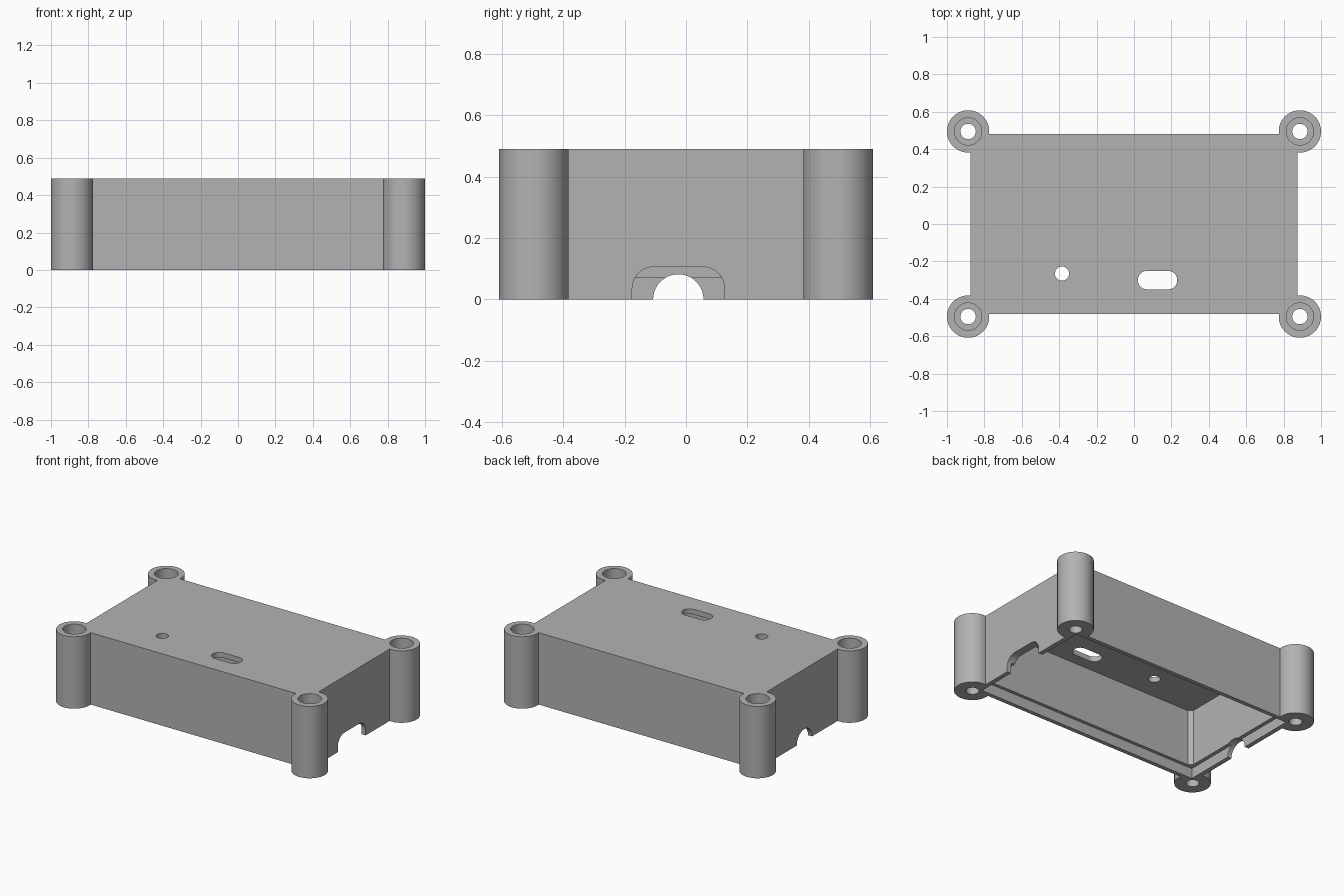
import bpy, bmesh, math
from mathutils import Matrix, Vector

if "Cube" in bpy.data.objects:
    bpy.data.objects.remove(bpy.data.objects["Cube"], do_unlink=True)

HEIGHT = 0.49
POST_X, POST_Y = 0.887, 0.495
CORNERS = [(sx * POST_X, sy * POST_Y) for sx in (-1, 1) for sy in (-1, 1)]

grey = bpy.data.materials.new("plain grey")
grey.use_nodes = True
grey.diffuse_color = (0.45, 0.45, 0.45, 1)
grey.node_tree.nodes["Principled BSDF"].inputs["Base Color"].default_value = grey.diffuse_color


def add_object(name, bm):
    bmesh.ops.recalc_face_normals(bm, faces=bm.faces)
    mesh = bpy.data.meshes.new(name)
    bm.to_mesh(mesh)
    bm.free()
    mesh.materials.append(grey)
    obj = bpy.data.objects.new(name, mesh)
    bpy.context.collection.objects.link(obj)
    return obj


def block(name, half_x, half_y, z0, z1):
    bm = bmesh.new()
    bmesh.ops.create_cube(bm, size=1)
    bmesh.ops.transform(bm, verts=bm.verts, matrix=Matrix.Translation((0, 0, (z0 + z1) / 2))
                        @ Matrix.Diagonal((2 * half_x, 2 * half_y, z1 - z0, 1)))
    return add_object(name, bm)


def cylinder(name, x, y, radius, z0, z1):
    bm = bmesh.new()
    bmesh.ops.create_cone(bm, cap_ends=True, segments=64, radius1=radius, radius2=radius,
                          depth=z1 - z0, matrix=Matrix.Translation((x, y, (z0 + z1) / 2)))
    return add_object(name, bm)


def rounded_prism(name, half_w, half_h, radius, depth, matrix):
    """Rounded rectangle in local xy, extruded along local z by depth."""
    bm = bmesh.new()
    verts = []
    for quarter, (sx, sy) in enumerate([(1, 1), (-1, 1), (-1, -1), (1, -1)]):
        for i in range(13):
            a = math.pi / 2 * (quarter + i / 12)
            verts.append(bm.verts.new((sx * (half_w - radius) + radius * math.cos(a),
                                       sy * (half_h - radius) + radius * math.sin(a), 0)))
    bmesh.ops.remove_doubles(bm, verts=bm.verts, dist=1e-5)
    face = bm.faces.new(list(bm.verts))
    top = bmesh.ops.extrude_face_region(bm, geom=[face])["geom"]
    bmesh.ops.translate(bm, verts=[v for v in top if isinstance(v, bmesh.types.BMVert)],
                        vec=Vector((0, 0, depth)))
    bmesh.ops.transform(bm, verts=bm.verts, matrix=matrix)
    return add_object(name, bm)


def combine(target, tool, operation):
    tool.hide_render = True
    mod = target.modifiers.new(operation.title(), "BOOLEAN")
    mod.operation, mod.solver, mod.object = operation, "EXACT", tool
    bpy.context.view_layer.objects.active = target
    bpy.ops.object.modifier_apply(modifier=mod.name)
    bpy.data.objects.remove(tool, do_unlink=True)


# Box shell with a round screw post at every corner
case = block("enclosure_case", 0.875, 0.48, 0, HEIGHT)
for x, y in CORNERS:
    combine(case, cylinder("screw_post", x, y, 0.113, 0, HEIGHT), "UNION")

# Hollow inside; the posts bulge slightly into its corners
cavity = block("cavity", 0.82, 0.43, -0.1, 0.455)
for x, y in CORNERS:
    combine(cavity, cylinder("post_bulge", x, y, 0.113, -0.2, HEIGHT + 0.1), "DIFFERENCE")
combine(case, cavity, "DIFFERENCE")

# Stepped seat for a lid around the open bottom
combine(case, block("lid_step", 0.845, 0.452, -0.1, 0.07), "DIFFERENCE")

# Counterbored screw holes
for x, y in CORNERS:
    combine(case, cylinder("screw_hole", x, y, 0.041, -0.1, HEIGHT + 0.1), "DIFFERENCE")
    combine(case, cylinder("screw_head", x, y, 0.073, 0.22, HEIGHT + 0.1), "DIFFERENCE")

# Round hole and slot through the top
combine(case, cylinder("top_hole", -0.385, -0.265, 0.038, 0.4, 0.6), "DIFFERENCE")
slot = rounded_prism("top_slot", 0.105, 0.049, 0.047, 0.2, Matrix.Translation((0.126, -0.3, 0.4)))
combine(case, slot, "DIFFERENCE")

# Cable openings in the end walls: wide on the left, half round on the right
to_wall = Matrix(((0, 0, 1, 0), (1, 0, 0, -0.025), (0, 1, 0, 0), (0, 0, 0, 1)))
for name, wall_x, half_w, half_h, radius in (("wide_notch", 0.78, 0.15, 0.106, 0.07),
                                             ("round_notch", -0.95, 0.082, 0.082, 0.0819)):
    notch = rounded_prism(name, half_w, half_h, radius, 0.17,
                          Matrix.Translation((wall_x, 0, 0)) @ to_wall)
    combine(case, notch, "DIFFERENCE")

# Smooth round surfaces, crisp edges
bpy.ops.object.select_all(action="DESELECT")
case.select_set(True)
bpy.context.view_layer.objects.active = case
bpy.ops.object.shade_smooth_by_angle(angle=math.radians(30))
